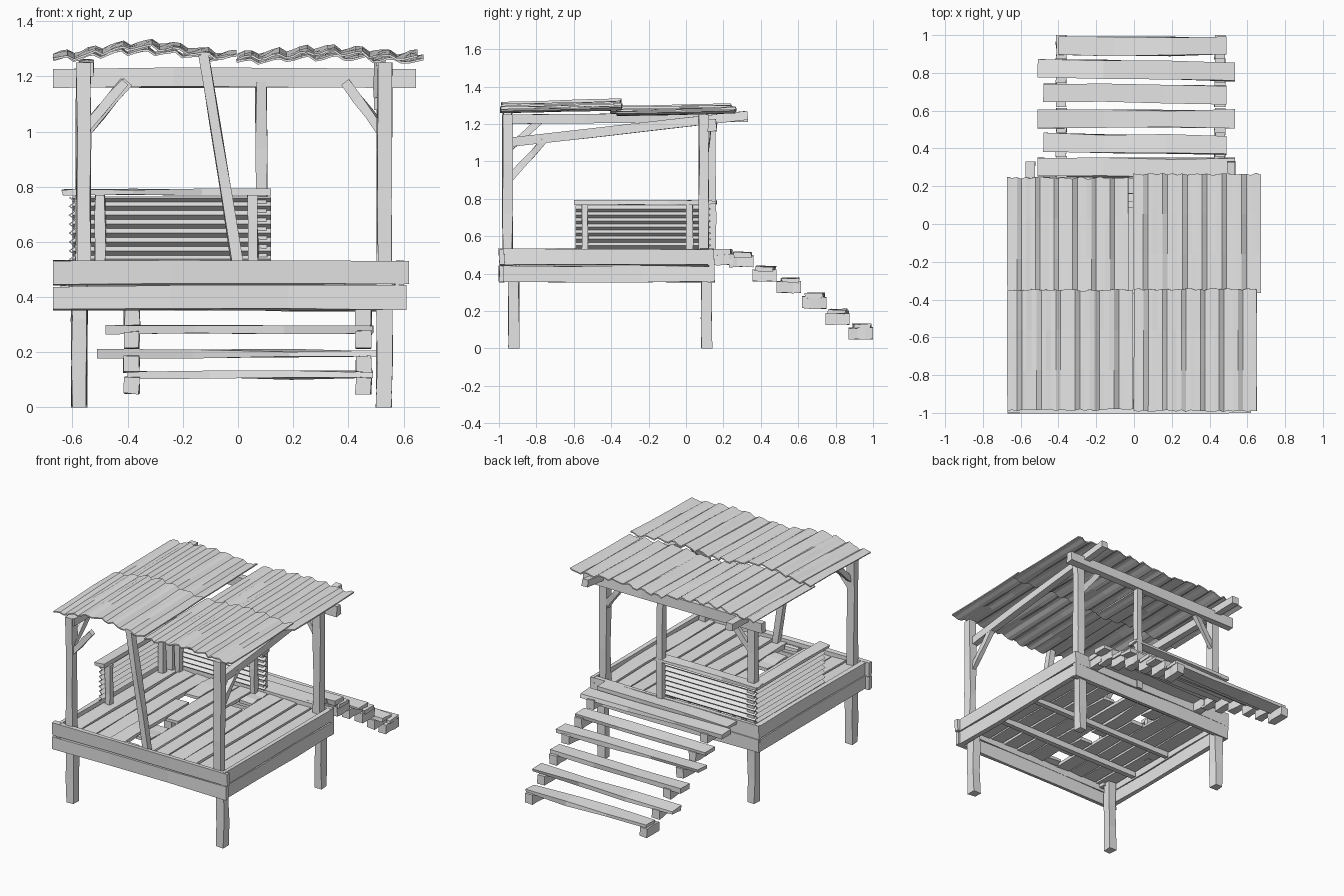
import bpy, bmesh, math, random
from mathutils import Vector

random.seed(4)
if "Cube" in bpy.data.objects:
    bpy.data.objects.remove(bpy.data.objects["Cube"])

grey = bpy.data.materials.new("weathered grey")
grey.use_nodes = True
COLOUR = (0.8, 0.8, 0.8, 1)
grey.diffuse_color = COLOUR
grey.node_tree.nodes["Principled BSDF"].inputs["Base Color"].default_value = COLOUR


def finish(name, bm):
    bmesh.ops.recalc_face_normals(bm, faces=bm.faces)
    mesh = bpy.data.meshes.new(name)
    bm.to_mesh(mesh)
    bm.free()
    mesh.materials.append(grey)
    obj = bpy.data.objects.new(name, mesh)
    bpy.context.collection.objects.link(obj)
    return obj


def beam(name, start, end, width, depth, rough=0.004, cuts=3):
    """Rough-hewn timber; width is the horizontal side, depth the other one."""
    a, b = Vector(start), Vector(end)
    axis = (b - a).normalized()
    side = Vector((1, 0, 0)) if abs(axis.z) > 0.99 else axis.cross(Vector((0, 0, 1))).normalized()
    up = side.cross(axis)
    bm = bmesh.new()
    rings = []
    for i in range(cuts + 1):
        centre = a.lerp(b, i / cuts)
        ring = []
        for s, u in ((-1, -1), (1, -1), (1, 1), (-1, 1)):
            ds, du = random.uniform(-rough, rough), random.uniform(-rough, rough)
            ring.append(bm.verts.new(centre + side * (s * width / 2 + ds) + up * (u * depth / 2 + du)))
        rings.append(ring)
    for r, q in zip(rings, rings[1:]):
        for k in range(4):
            bm.faces.new((r[k], r[(k + 1) % 4], q[(k + 1) % 4], q[k]))
    bm.faces.new(rings[0])
    bm.faces.new(rings[-1])
    return finish(name, bm)


def sheet(name, rows, thickness):
    """Corrugated sheet skinned between rows of points."""
    bm = bmesh.new()
    grid = [[bm.verts.new(p) for p in row] for row in rows]
    for r, q in zip(grid, grid[1:]):
        for k in range(len(r) - 1):
            bm.faces.new((r[k], r[k + 1], q[k + 1], q[k]))
    obj = finish(name, bm)
    solid = obj.modifiers.new("thickness", "SOLIDIFY")
    solid.thickness = thickness
    solid.offset = 0
    return obj


# Legs and roof posts
for x, side in ((-0.575, "right"), (0.53, "left")):
    for y, end in ((-0.92, "front"), (0.11, "back")):
        beam(f"{end}_{side}_leg", (x, y, 0), (x, y, 0.48), 0.055, 0.055)
        lean = 0.015 if x < 0 else 0
        py = -0.955 if end == "front" else 0.095
        beam(f"{end}_{side}_post", (x + lean, py, 0.46), (x + lean, py, 1.25), 0.052, 0.052)
beam("back_middle_post", (0.085, 0.14, 0.45), (0.085, 0.135, 1.18), 0.042, 0.042)
beam("front_leaning_prop", (0.0, -0.955, 0.5), (-0.125, -0.955, 1.28), 0.045, 0.04)

# Deck rim, two stacked boards on each side
for z, h, grow, level in ((0.488, 0.085, 0, "upper"), (0.398, 0.085, -0.01, "lower")):
    beam(f"front_{level}_rim", (-0.67, -0.985, z), (0.62 + grow, -0.985, z), 0.03, h)
    beam(f"back_{level}_rim", (-0.64, 0.135, z), (0.6, 0.135, z), 0.03, h)
    for x, side in ((-0.625, "right"), (0.585, "left")):
        beam(f"{side}_{level}_rim", (x, -0.995, z), (x, 0.15 + grow, z), 0.03, h)

# Deck planks along the depth, some broken by holes
PLANKS = 11
PITCH = 1.18 / PLANKS
HOLES = {4: (-0.87, -0.56), 6: (-0.09,), 3: (-0.2,)}
for i in range(PLANKS):
    x = -0.61 + PITCH * (i + 0.5)
    y = -0.97
    for hole in HOLES.get(i, ()) + (0.17,):
        beam("deck_plank", (x, y, 0.495), (x, hole - 0.05, 0.495 + random.uniform(-0.006, 0.006)),
             PITCH - 0.012, 0.022, 0.005)
        y = hole + 0.05
for y in (-0.72, -0.4, 0.02):
    beam("deck_joist", (-0.6, y, 0.465), (0.57, y, 0.465), 0.035, 0.035)

# Roof beams
beam("back_roof_beam", (-0.67, 0.14, 1.195), (0.645, 0.14, 1.195), 0.045, 0.068)
beam("left_roof_beam", (0.515, -0.95, 1.1), (0.515, 0.33, 1.245), 0.045, 0.05)
beam("right_roof_beam", (-0.55, -0.97, 1.225), (-0.55, 0.33, 1.24), 0.05, 0.05)

# Corner braces
beam("back_left_brace", (0.52, 0.1, 1.0), (0.39, 0.115, 1.18), 0.03, 0.035)
beam("back_right_brace", (-0.55, 0.1, 1.0), (-0.4, 0.115, 1.18), 0.03, 0.035)
beam("left_side_brace", (0.52, -0.95, 0.9), (0.52, -0.76, 1.11), 0.03, 0.035)
beam("right_side_brace", (-0.55, -0.95, 1.06), (-0.55, -0.78, 1.22), 0.03, 0.035)
beam("front_right_brace", (-0.55, -0.95, 1.02), (-0.41, -0.95, 1.18), 0.03, 0.035)


# Corrugated roof sheets, front pair lapping over the back pair
def roof(name, x0, x1, y0, y1, z0, z1, bump):
    rows = []
    steps = 26
    for j in range(4):
        t = j / 3
        row = []
        for i in range(steps + 1):
            s = i / steps
            wave = (0, 0.008, 0.011, -0.005)[i % 4]
            rise = bump * math.sin(math.pi * s) ** 2
            ragged = random.uniform(-0.006, 0.006) if j in (0, 3) else 0
            row.append((x0 + (x1 - x0) * s, y0 + (y1 - y0) * t + ragged,
                        z0 + (z1 - z0) * t + wave + rise + random.uniform(-0.003, 0.003)))
        rows.append(row)
    sheet(name, rows, 0.008)


roof("front_right_roof", -0.67, -0.005, -0.985, -0.35, 1.262, 1.28, 0.04)
roof("front_left_roof", 0.0, 0.65, -0.99, -0.345, 1.262, 1.28, 0.02)
roof("back_right_roof", -0.67, -0.03, -0.4, 0.245, 1.26, 1.268, 0.025)
roof("back_left_roof", -0.005, 0.672, -0.37, 0.265, 1.25, 1.262, 0.015)


# Railing panels with horizontal ridges, caps and short posts
def panel(name, a, b, out):
    rows = []
    for i in range(15):
        shift = Vector(out) * (0.011 if i % 2 else -0.011)
        z = Vector((0, 0, 0.535 + i * 0.0162))
        rows.append([Vector(a) + shift + z, Vector(b) + shift + z])
    sheet(name, rows, 0.006)


panel("back_rail_panel", (-0.6, 0.12, 0), (0.12, 0.12, 0), (0, 1, 0))
panel("side_rail_panel", (-0.6, -0.59, 0), (-0.6, 0.12, 0), (1, 0, 0))
beam("back_rail_cap", (-0.63, 0.125, 0.78), (0.12, 0.125, 0.78), 0.075, 0.022)
beam("side_rail_cap", (-0.6, -0.6, 0.78), (-0.6, 0.16, 0.78), 0.075, 0.022)
for x in (-0.5, 0.055):
    beam("back_rail_post", (x, 0.09, 0.48), (x, 0.09, 0.77), 0.036, 0.036)
for y in (-0.54, 0.02):
    beam("side_rail_post", (-0.57, y, 0.48), (-0.57, y, 0.77), 0.036, 0.036)

# Stairs: crooked treads on stepped blocks
TREADS = ((0.195, 0.527), (0.3, 0.515), (0.425, 0.44), (0.555, 0.378),
          (0.69, 0.295), (0.815, 0.208), (0.94, 0.13))
for i, (y, top) in enumerate(TREADS):
    x0, x1 = ((-0.48, 0.49), (-0.51, 0.535))[i % 2]
    if i == len(TREADS) - 1:
        x0 = -0.4
    skew = random.uniform(-0.01, 0.01)
    beam("stair_tread", (x0, y - skew, top - 0.013), (x1, y + skew, top - 0.013), 0.095, 0.024, 0.006)
    for x in (-0.385, 0.455):
        beam("stair_block", (x, y - 0.07, top - 0.05), (x, y + 0.06, top - 0.05), 0.055, 0.06)
